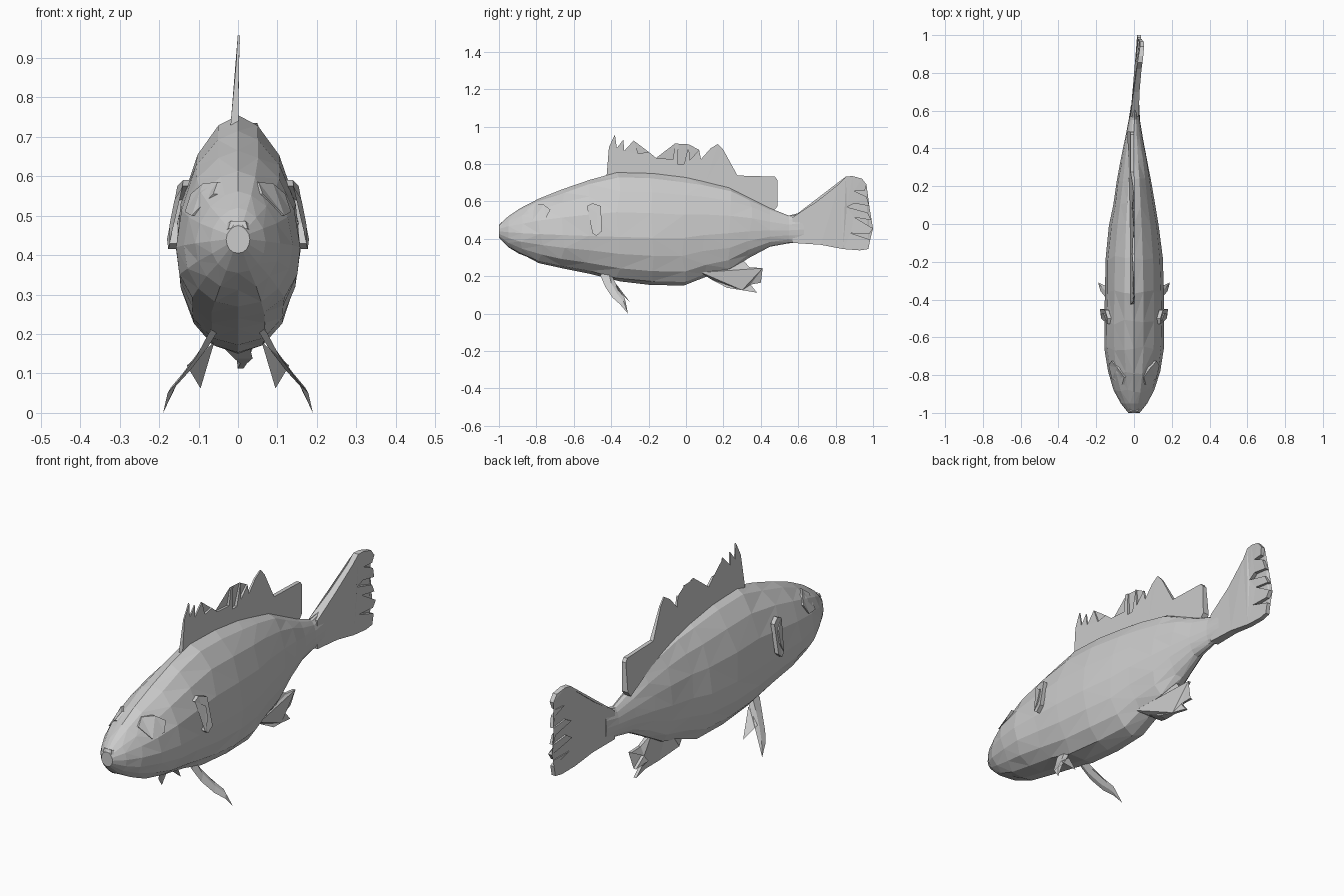
import bpy, bmesh, math, random
from mathutils import Vector

if "Cube" in bpy.data.objects:
    bpy.data.objects.remove(bpy.data.objects["Cube"])

random.seed(4)

# Body stations: y, top z, bottom z, half width, height of widest point
STATIONS = [
    (-1.00, .475, .405, .030, .440), (-.95, .520, .355, .070, .435),
    (-.88, .562, .312, .108, .430), (-.78, .613, .270, .140, .425),
    (-.66, .665, .240, .160, .420), (-.52, .715, .213, .160, .415),
    (-.36, .755, .172, .157, .410), (-.18, .750, .153, .152, .405),
    (-.01, .728, .150, .132, .405), (.10, .708, .195, .112, .420),
    (.23, .672, .225, .090, .430), (.34, .622, .300, .070, .440),
    (.45, .563, .358, .048, .445), (.55, .524, .376, .030, .445),
    (.63, .545, .378, .022, .450),
]


def bend(y, z):
    """Sideways curl of the tail."""
    d = max(0, y - .52)
    return .055 * d + .55 * d * d * max(0, z - .52)


def half_width(y, z):
    """Half width of the body at a point of its side."""
    for a, b in zip(STATIONS, STATIONS[1:]):
        if a[0] <= y <= b[0]:
            t = (y - a[0]) / (b[0] - a[0])
            _, top, bot, w, mid = [p + (q - p) * t for p, q in zip(a, b)]
            s = (z - mid) / (top - mid if z > mid else mid - bot)
            e = 1.2 if z > mid else .9
            return w * max(0, 1 - s * s) ** (e / 2)
    return 0


def finish(name, bm):
    bmesh.ops.triangulate(bm, faces=bm.faces[:])
    bmesh.ops.recalc_face_normals(bm, faces=bm.faces[:])
    me = bpy.data.meshes.new(name)
    bm.to_mesh(me)
    bm.free()
    ob = bpy.data.objects.new(name, me)
    bpy.context.collection.objects.link(ob)
    return ob


def plate(name, outline, centre, thick):
    """Thin solid from a (y, z) outline, with its own mid-plane and half thickness."""
    bm = bmesh.new()
    sides = []
    for s in (-1, 1):
        sides.append([bm.verts.new((centre(y, z) + s * thick(y, z), y, z)) for y, z in outline])
    bm.faces.new(sides[0])
    bm.faces.new(sides[1][::-1])
    for i in range(len(outline)):
        j = (i + 1) % len(outline)
        bm.faces.new((sides[0][i], sides[0][j], sides[1][j], sides[1][i]))
    return finish(name, bm)


def mirror(ob):
    m = ob.modifiers.new("Mirror", "MIRROR")
    m.use_axis = (True, False, False)
    return ob


# Body: faceted loft through the stations
N = 16
bm = bmesh.new()
rings = []
for y, top, bot, w, mid in STATIONS:
    ring = []
    k = .005 if -.9 < y < .4 else 0
    for i in range(N):
        a = 2 * math.pi * i / N
        c, s = math.cos(a), math.sin(a)
        x = math.copysign(w * abs(c) ** (1.2 if s > 0 else .9), c)
        z = mid + s * (top - mid if s > 0 else mid - bot)
        jit = random.uniform(-3 * k, 3 * k) if i % (N // 2) else 0
        side = random.uniform(-k, k * .6)
        ring.append(bm.verts.new((x * (1 + side * 4) + bend(y, z), y + jit, z)))
    rings.append(ring)
for a, b in zip(rings, rings[1:]):
    for i in range(N):
        j = (i + 1) % N
        bm.faces.new((a[i], a[j], b[j], b[i]))
bm.faces.new(rings[0])
bm.faces.new(rings[-1])
finish("body", bm)

# Tail fin with a ragged end
TAIL = [(.57, .515), (.70, .600), (.82, .695), (.855, .733), (.89, .735), (.94, .722),
        (.965, .690), (.955, .655), (.90, .655), (.965, .625), (.98, .575), (.90, .590),
        (.86, .570), (.97, .540), (.99, .500), (.90, .515), (.86, .490), (1.0, .455),
        (.98, .425), (.88, .430), (.985, .395), (.975, .345), (.93, .338), (.84, .345),
        (.72, .368), (.57, .378)]
plate("tail_fin", TAIL, bend, lambda y, z: .022 - .012 * min(1, (y - .57) / .4))

# Spiny front and soft rear of the dorsal fin
DORSAL = [(-.425, .73), (-.412, .89), (-.38, .957), (-.37, .885), (-.335, .93), (-.33, .87),
          (-.28, .925), (-.255, .855), (-.20, .865), (-.16, .832), (-.07, .825), (-.058, .91),
          (-.04, .908), (-.045, .80), (-.01, .80), (.015, .905), (.02, .82), (.07, .875),
          (.08, .825), (.13, .882), (.17, .907), (.20, .875), (.275, .738), (.475, .732),
          (.488, .715), (.49, .575), (.47, .55), (.30, .63), (.10, .69), (-.15, .73)]
plate("dorsal_fin", DORSAL, lambda y, z: -.008 + .05 * (z - .75),
      lambda y, z: max(.003, .011 - .04 * (z - .70)))

# Anal fin with splayed rays
ANAL = [(.08, .22), (.13, .185), (.22, .138), (.30, .125), (.38, .112), (.345, .155),
        (.315, .175), (.40, .165), (.335, .205), (.41, .243), (.34, .248), (.29, .30), (.20, .30)]
plate("anal_fin", ANAL, lambda y, z: .015 * math.sin(z * 60),
      lambda y, z: max(.007, .05 - .19 * max(0, y - .08)))

# Pelvic fins: leaf-shaped rings swept out and back, then a split tip
PATH = [((.045, -.43, .235), .050), ((.085, -.41, .165), .038),
        ((.130, -.375, .105), .032), ((.165, -.34, .065), .024)]
bm = bmesh.new()
wide = Vector((-.55, .55, .60)).normalized()
thin = Vector((.65, .75, -.1)).normalized()
prev = None
for p, r in PATH:
    p = Vector(p)
    ring = [bm.verts.new(p + o) for o in (wide * r, thin * r * .35, -wide * r, -thin * r * .35)]
    if prev:
        for i in range(4):
            j = (i + 1) % 4
            bm.faces.new((prev[i], prev[j], ring[j], ring[i]))
    else:
        bm.faces.new(ring)
    prev = ring
tip = bm.verts.new((.19, -.31, 0))
for i in range(4):
    bm.faces.new((prev[i], prev[(i + 1) % 4], tip))
# inner ray of the fin
base = [bm.verts.new(v) for v in ((.06, -.39, .18), (.13, -.36, .12), (.10, -.37, .14))]
ray = bm.verts.new((.095, -.30, .062))
bm.faces.new(base)
for i in range(3):
    bm.faces.new((base[i], base[(i + 1) % 3], ray))
mirror(finish("pelvic_fins", bm))

# Gill flaps: hooked plates lifting at the rear edge
GILL = [(-.53, .575), (-.50, .59), (-.455, .575), (-.45, .44), (-.48, .415), (-.50, .43),
        (-.475, .48), (-.475, .54)]
mirror(plate("gill_flaps", GILL,
             lambda y, z: half_width(y, z) + .012 * (y + .53) / .08, lambda y, z: .010))

# Eyes: angular lids standing off the head
LID = [(-.85, .555), (-.81, .585), (-.76, .582), (-.725, .555), (-.75, .510), (-.82, .500)]
mirror(plate("eyes", LID, lambda y, z: half_width(y, z) - .004 + .10 * max(0, z - .53),
             lambda y, z: .010))

# Mouth: small overhanging upper lip
bm = bmesh.new()
lip = [(-.046, -.965, .455), (-.024, -.998, .468), (.024, -.998, .468), (.046, -.965, .455)]
up = [bm.verts.new((x * .8, y + .006, z + .018)) for x, y, z in lip]
lo = [bm.verts.new(v) for v in lip]
bm.faces.new(up)
bm.faces.new(lo)
for i in range(4):
    j = (i + 1) % 4
    bm.faces.new((up[i], up[j], lo[j], lo[i]))
finish("upper_lip", bm)
